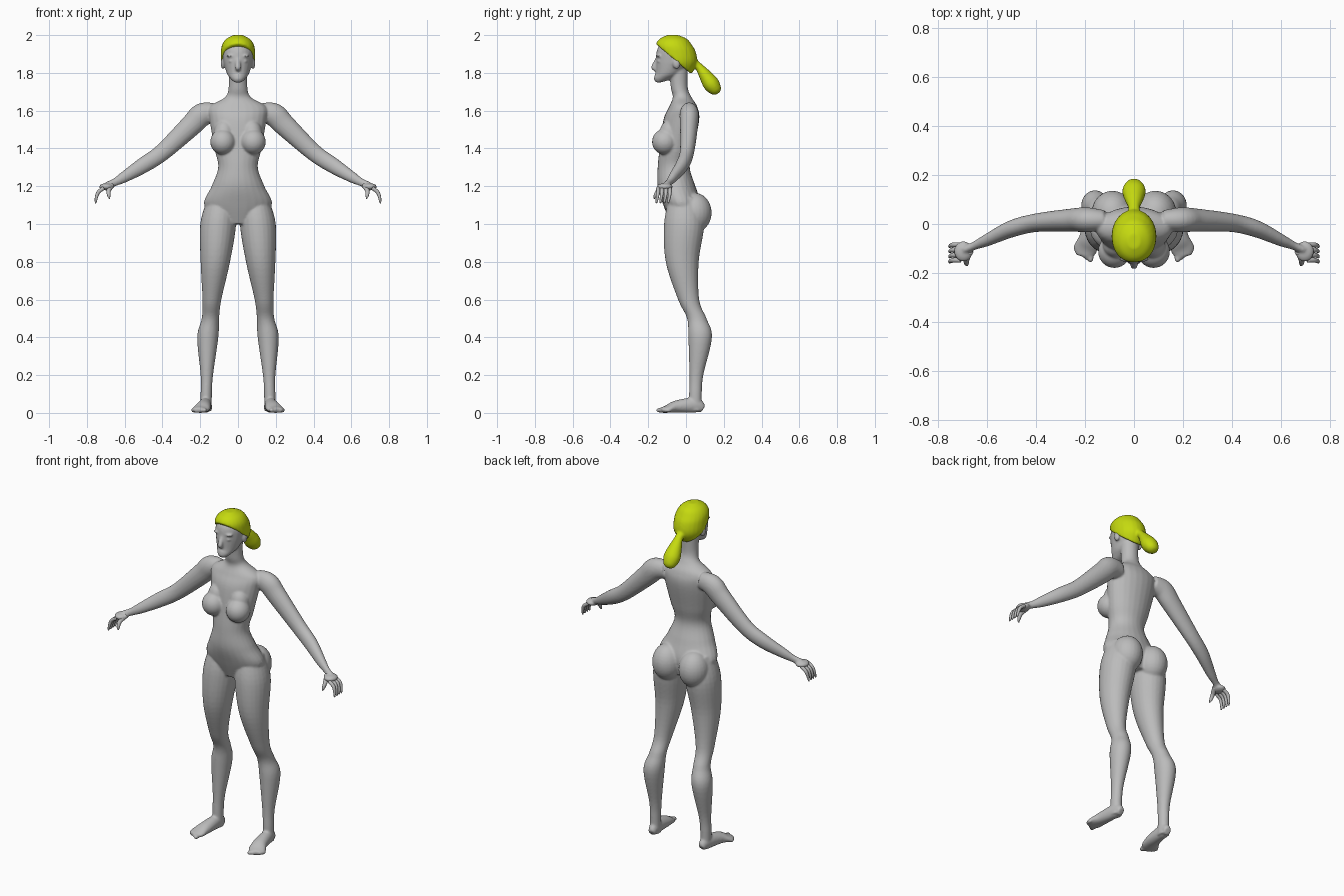
import bpy
import bmesh
import math
from mathutils import Vector, Matrix

cube = bpy.data.objects.get("Cube")
if cube:
    bpy.data.objects.remove(cube, do_unlink=True)


def make_material(name, red, green, blue):
    mat = bpy.data.materials.new(name)
    mat.use_nodes = True
    colour = (red, green, blue, 1)
    mat.diffuse_color = colour
    mat.node_tree.nodes["Principled BSDF"].inputs["Base Color"].default_value = colour
    return mat


def smooth_rows(rows, steps=6):
    """Pass a Catmull-Rom spline through rows of x, y, z, width, depth."""
    points = [Vector(row) for row in rows]
    last = len(points) - 1
    result = []
    for i in range(last):
        start, end = points[i], points[i + 1]
        leave = (end - points[max(i - 1, 0)]) / 2
        arrive = (points[min(i + 2, last)] - start) / 2
        for k in range(steps):
            t = k / steps
            square, cubic = t * t, t * t * t
            blend = 3 * square - 2 * cubic
            result.append(start.lerp(end, blend)
                          + leave * (t - 2 * square + cubic)
                          + arrive * (cubic - square))
    result.append(points[last])
    return result


def loft(bm, rows, side=1, level=False, up="Y", sides=24):
    """Skin elliptical rings along a path; level rings stay horizontal."""
    rows = smooth_rows(rows)
    axes = {"X": Vector((1, 0, 0)), "Y": Vector((0, 1, 0)), "Z": Vector((0, 0, 1))}
    centres = [Vector((row[0] * side, row[1], row[2])) for row in rows]
    rings = []
    for i, (centre, row) in enumerate(zip(centres, rows)):
        ahead = centres[min(i + 1, len(rows) - 1)] - centres[max(i - 1, 0)]
        along = axes["Z"] if level else ahead.normalized()
        deep = (axes[up] - along * along.dot(axes[up])).normalized()
        wide = deep.cross(along)
        ring = []
        for k in range(sides):
            angle = math.tau * k / sides
            offset = wide * row[3] * math.cos(angle) + deep * row[4] * math.sin(angle)
            ring.append(bm.verts.new(centre + offset))
        rings.append(ring)
    for low, high in zip(rings, rings[1:]):
        for k in range(sides):
            bm.faces.new((low[k - 1], low[k], high[k], high[k - 1]))
    bm.faces.new(rings[0])
    bm.faces.new(rings[-1])


def limb(bm, path, depth=1, **options):
    """Loft a path of x, y, z, radius with one depth ratio."""
    loft(bm, [(x, y, z, r, r * depth) for x, y, z, r in path], **options)


def column(bm, profile):
    """Loft a central profile of height, half width, front and back."""
    rows = [(0, (front + back) / 2, z, width, (back - front) / 2)
            for z, width, front, back in profile]
    loft(bm, rows, level=True)


def ellipsoid(bm, centre, radii):
    matrix = Matrix.Translation(centre) @ Matrix.Diagonal((*radii, 1))
    bmesh.ops.create_uvsphere(bm, u_segments=24, v_segments=16, radius=1, matrix=matrix)


def finish(bm, name, mat, fused=False):
    """Turn the parts into one smooth object, fusing overlaps if asked."""
    bmesh.ops.recalc_face_normals(bm, faces=bm.faces)
    mesh = bpy.data.meshes.new(name)
    bm.to_mesh(mesh)
    bm.free()
    obj = bpy.data.objects.new(name, mesh)
    bpy.context.scene.collection.objects.link(obj)
    if fused:
        fuse = obj.modifiers.new("fuse", "REMESH")
        fuse.mode = "VOXEL"
        fuse.voxel_size = 0.006
        soften = obj.modifiers.new("soften", "SMOOTH")
        soften.iterations = 5
        graph = bpy.context.evaluated_depsgraph_get()
        obj.data = bpy.data.meshes.new_from_object(obj.evaluated_get(graph))
        obj.modifiers.clear()
    obj.data.materials.clear()
    obj.data.materials.append(mat)
    obj.data.shade_smooth()


grey = make_material("body grey", 0.5, 0.5, 0.5)
lime = make_material("hair lime", 0.56, 0.7, 0.005)

# Torso and neck
body = bmesh.new()
column(body, [
    (1.0, .1, -.08, .06), (1.1, .18, -.12, .08), (1.2, .14, -.15, .05),
    (1.3, .105, -.15, .02), (1.4, .125, -.14, .04), (1.55, .15, -.12, .07),
    (1.62, .15, -.09, .06), (1.67, .07, -.07, .03), (1.72, .05, -.08, .01),
    (1.82, .05, -.09, .01),
])

# Head, nose and lips
column(body, [
    (1.75, .02, -.16, -.13), (1.77, .04, -.17, -.07), (1.8, .06, -.16, -.02),
    (1.87, .08, -.16, .04), (1.93, .08, -.15, .03), (1.98, .04, -.11, -.02),
])
limb(body, [(0, -.15, 1.88, .01), (0, -.17, 1.83, .015), (0, -.16, 1.81, .01)], level=True)
ellipsoid(body, (0, -.153, 1.785), (.024, .015, .01))

for s in (1, -1):
    # Brow, eye and ear
    ellipsoid(body, (s * .035, -.143, 1.89), (.026, .014, .007))
    ellipsoid(body, (s * .034, -.138, 1.862), (.016, .016, .008))
    ellipsoid(body, (s * .08, -.05, 1.85), (.012, .02, .03))
    # Chest and seat
    ellipsoid(body, (s * .08, -.112, 1.435), (.067, .068, .068))
    ellipsoid(body, (s * .073, -.085, 1.48), (.055, .055, .07))
    ellipsoid(body, (s * .088, .046, 1.06), (.085, .09, .105))

    # Leg
    limb(body, [
        (.09, -.01, 1.14, .07), (.105, -.01, 1, .095), (.12, -.02, .8, .078),
        (.138, .014, .6, .05), (.146, .057, .5, .046), (.16, .075, .4, .056),
        (.165, .055, .2, .033), (.168, .05, .1, .03), (.168, .05, .01, .03),
    ], depth=1.12, side=s, level=True)

    # Foot, as tall as its centre line allows above the ground
    foot = [(.165, .09, .02, .02), (.17, .05, .04, .03), (.182, -.05, .033, .04),
            (.197, -.1, .02, .048), (.206, -.133, .014, .034)]
    loft(body, [(x, y, z, width, z) for x, y, z, width in foot], side=s, up="Z")
    for i in range(5):
        ellipsoid(body, (s * (.178 + .015 * i), -.14 + .011 * i, .014),
                  (.013 - .001 * i, .018, .013))

    # Arm and palm
    limb(body, [
        (.12, .015, 1.59, .05), (.19, .017, 1.578, .062), (.25, .016, 1.52, .058),
        (.4, .005, 1.38, .046), (.5, -.02, 1.312, .042), (.6, -.066, 1.25, .03),
        (.65, -.088, 1.222, .021), (.69, -.105, 1.205, .02),
    ], depth=.82, side=s)
    ellipsoid(body, (s * .697, -.112, 1.197), (.038, .042, .019))

finish(body, "body", grey, fused=True)

# Fingers and thumb of each hand
for s, label in ((1, "left"), (-1, "right")):
    hand = bmesh.new()
    for i in range(4):
        y = -.148 + .021 * i
        limb(hand, [(.71, y, 1.19, .01), (.738, y, 1.17, .01), (.75, y - .004, 1.14, .008),
                    (.753, y - .008, 1.115, .005), (.753, y - .008, 1.11, .002)],
             side=s, sides=12)
    limb(hand, [(.67, -.11, 1.203, .015), (.684, -.145, 1.178, .012),
                (.684, -.162, 1.152, .009), (.68, -.168, 1.134, .003)],
         side=s, up="X", sides=12)
    finish(hand, label + "_fingers", grey)

# Hair cap, trimmed along a sloping hairline
hair = bmesh.new()
column(hair, [
    (1.78, .06, -.12, .02), (1.85, .088, -.15, .058), (1.91, .091, -.16, .052),
    (1.95, .084, -.16, .03), (1.98, .062, -.14, .005), (2.0, .025, -.1, -.04),
])
cut = bmesh.ops.bisect_plane(hair, geom=hair.verts[:] + hair.edges[:] + hair.faces[:],
                             plane_co=(0, -.155, 1.95), plane_no=(0, .857, 1),
                             clear_inner=True)
rim = [e for e in cut["geom_cut"] if isinstance(e, bmesh.types.BMEdge)]
bmesh.ops.contextual_create(hair, geom=rim)

# Ponytail
limb(hair, [
    (0, .03, 1.86, .03), (0, .068, 1.832, .024), (0, .1, 1.79, .037),
    (0, .133, 1.742, .048), (0, .16, 1.706, .035), (0, .17, 1.692, .014),
], depth=.9)
finish(hair, "hair", lime, fused=True)
